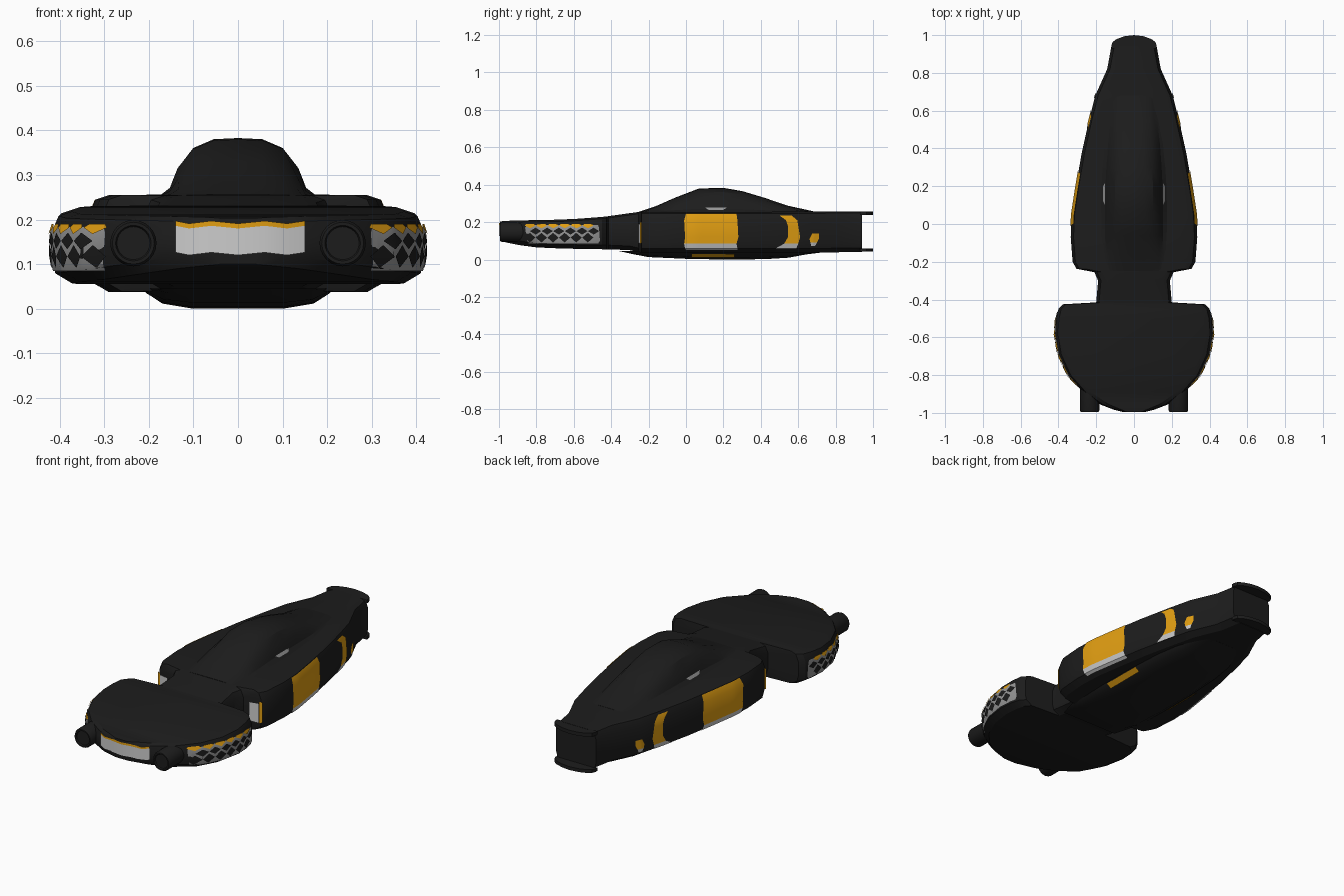
import bpy, bmesh, math

if "Cube" in bpy.data.objects:
    bpy.data.objects.remove(bpy.data.objects["Cube"])


def material(name, rgb):
    m = bpy.data.materials.new(name)
    m.diffuse_color = (*rgb, 1)
    m.use_nodes = True
    m.node_tree.nodes["Principled BSDF"].inputs["Base Color"].default_value = m.diffuse_color
    return m


BLACK = material("black_plating", (0.012, 0.012, 0.012))
ORANGE = material("orange_paint", (0.75, 0.34, 0.006))
WHITE = material("pale_plating", (0.72, 0.72, 0.72))
GREY = material("grey_plating", (0.3, 0.3, 0.3))


def make(name, verts, faces, mat, smooth=True, closed=True):
    me = bpy.data.meshes.new(name)
    me.from_pydata(verts, [], faces)
    bm = bmesh.new()
    bm.from_mesh(me)
    if closed:
        bmesh.ops.recalc_face_normals(bm, faces=bm.faces)
    bm.to_mesh(me)
    bm.free()
    me.materials.append(mat)
    ob = bpy.data.objects.new(name, me)
    bpy.context.collection.objects.link(ob)
    if smooth:
        bpy.ops.object.select_all(action='DESELECT')
        ob.select_set(True)
        bpy.context.view_layer.objects.active = ob
        bpy.ops.object.shade_smooth_by_angle(angle=math.radians(28))
    return ob


def loft(name, rings, mat):
    n = len(rings[0])
    verts = [p for r in rings for p in r]
    faces = [(i * n + j, i * n + (j + 1) % n, (i + 1) * n + (j + 1) % n, (i + 1) * n + j)
             for i in range(len(rings) - 1) for j in range(n)]
    faces += [tuple(range(n))[::-1], tuple(range(len(verts) - n, len(verts)))]
    return make(name, verts, faces, mat)


def lerp(x, table, col):
    for a, b in zip(table, table[1:]):
        if x <= b[0]:
            t = max(0, (x - a[0]) / (b[0] - a[0]))
            return a[col] + (b[col] - a[col]) * t
    return table[-1][col]


# Hull stations: y, half width, bottom, top
HULL = [
    (-0.995, .06, .10, .203), (-.982, .11, .097, .205), (-.955, .18, .09, .207),
    (-.89, .27, .077, .209), (-.80, .35, .065, .211), (-.69, .40, .06, .213),
    (-.58, .418, .057, .218), (-.50, .412, .056, .224), (-.45, .40, .055, .228),
    (-.425, .375, .055, .23), (-.415, .20, .055, .232), (-.30, .19, .05, .248),
    (-.255, .21, .04, .254), (-.237, .305, .038, .255), (-.20, .325, .037, .255),
    (-.07, .335, .037, .255), (.05, .33, .037, .255), (.20, .307, .037, .255),
    (.37, .278, .037, .255), (.55, .238, .037, .256), (.68, .205, .037, .257),
    (.82, .142, .039, .258), (.94, .12, .04, .258)]


def side(y):
    w, lo, hi = (lerp(y, HULL, c) for c in (1, 2, 3))
    k = min(1, w / .12)
    return [(w - .045 * k, lo), (w - .008 * k, lo + .022), (w, lo + .05),
            (w, hi - .045), (w - .015 * k, hi - .01), (w - .045 * k, hi)]


def side_x(y, z):
    return lerp(z, [(q, p) for p, q in side(y)], 1)


loft("main_hull", [[(x, s[0], z) for x, z in side(s[0])] +
                   [(-x, s[0], z) for x, z in side(s[0])[::-1]] for s in HULL], BLACK)

# Raised canopy: y, half width, crest height
ARCH = [(1, 0), (.86, .15), (.76, .5), (.57, .83), (.31, .98), (0, 1)]
ARCH += [(-u, v) for u, v in ARCH[-2::-1]]


def hump(name, stations, base):
    loft(name, [[(u * w, y, base + v * (h - base)) for u, v in ARCH]
                for y, w, h in stations], BLACK)


hump("canopy", [(-.25, .17, .256), (-.16, .175, .286), (-.06, .178, .33), (.07, .178, .38),
                (.2, .176, .383), (.3, .17, .366), (.42, .16, .33), (.54, .145, .289),
                (.68, .125, .258)], .252)

# Belly keel under the hull
BELLY = [(1, 1), (.96, .75), (.8, .25), (.48, 0)]
BELLY += [(-u, v) for u, v in BELLY[::-1]]
KEEL = [(-.36, .17, .046), (-.29, .19, .03), (-.2, .21, .013), (.0, .215, .004), (.2, .212, 0),
        (.42, .20, .002), (.55, .18, .01), (.64, .15, .027), (.72, .12, .037)]
loft("belly_keel", [[(u * w, y, h + v * (.045 - h)) for u, v in BELLY] for y, w, h in KEEL], BLACK)

# Curved lips above and below the tail recess
LIP = [(.12, .93), (.12, .945), (.112, .965), (.09, .98), (.05, .994), (0, 1)]
LIP += [(-x, y) for x, y in LIP[-2::-1]]
for label, z0, z1 in (("lower", .042, .06), ("upper", .238, .257)):
    loft(label + "_tail_lip", [[(x, y, z) for x, y in LIP] for z in (z0, z1)], BLACK)

# Round pods at the nose
for sx, label in ((-1, "left"), (1, "right")):
    rings = []
    for y, r in ((-.8, .052), (-.985, .052), (-.995, .047), (-.995, .04), (-.988, .037)):
        rings.append([(sx * .235 + r * math.cos(a * math.pi / 12), y,
                       .147 + r * math.sin(a * math.pi / 12)) for a in range(24)])
    loft(label + "_nose_pod", rings, BLACK)


# Skin patches that follow both sides of the hull; rows are (z, y start, y end)
def patch(name, rows, mat, off=.004, n=12):
    for sx, label in ((-1, "left_"), (1, "right_")):
        verts, faces = [], []
        for z, a, b in rows:
            for i in range(n + 1):
                y = a + (b - a) * i / n
                verts.append((sx * (side_x(y, z) + off), y, z))
        for r in range(len(rows) - 1):
            for i in range(n):
                k = r * (n + 1) + i
                f = (k, k + 1, k + n + 2, k + n + 1)
                faces.append(f if sx > 0 else f[::-1])
        make(label + name, verts, faces, mat, closed=False)


patch("mid_panel", [(.085, -.01, .27), (.12, -.005, .28), (.21, -.01, .275), (.245, .0, .27)], ORANGE)
patch("mid_panel_base", [(.05, .0, .275), (.059, -.005, .275), (.085, -.01, .27)], WHITE)
patch("rear_panel", [(.085, .525, .6), (.12, .545, .61), (.18, .545, .6), (.21, .535, .595),
                     (.235, .50, .565)], ORANGE)
patch("rear_panel_base", [(.06, .48, .59), (.085, .525, .6)], WHITE)
patch("tail_panel", [(.09, .665, .70), (.11, .66, .71), (.14, .675, .71)], ORANGE)
patch("tail_panel_base", [(.072, .67, .69), (.09, .665, .70)], WHITE)

# Checkered flank of the nose
patch("nose_flank", [(.085, -.84, -.47), (.1, -.85, -.46), (.17, -.86, -.465), (.184, -.85, -.47)],
      GREY, .004, 24)


def diamond(y, z, dy, dz):
    return [(z - dz, y - .001, y + .001), (z, y - dy, y + dy), (z + dz, y - .001, y + .001)]


for i in range(6):
    y = -.835 + i * .062
    patch(f"flank_diamond_{i}", diamond(y, .117, .03, .025), BLACK, .007, 2)
    patch(f"flank_notch_{i}", diamond(y + .031, .152, .03, .018), BLACK, .007, 2)
    patch(f"flank_tip_{i}", [(.168, y, y + .002), (.182, y - .028, y + .03),
                             (.19, y - .02, y + .02)], ORANGE, .008, 2)

# Front nose plate with an orange brow, jagged along its edges
FRONT = [(s[1], s[0]) for s in HULL[:4]]


def front_plate(name, lo, hi, mat, off):
    xs = [-.14, -.11, -.06, 0, .06, .11, .15]
    verts = []
    for i, x in enumerate(xs):
        y = lerp(abs(x), FRONT, 1) - off
        jag = .003 * (-1) ** i
        verts += [(x, y, lo + jag), (x, y, hi + jag)]
    make(name, verts, [(2 * i, 2 * i + 2, 2 * i + 3, 2 * i + 1) for i in range(6)], mat, closed=False)


front_plate("nose_plate", .123, .185, WHITE, .004)
front_plate("nose_brow", .183, .194, ORANGE, .0045)

# Shoulder plates, belly stripes and canopy slits
for sx, label in ((-1, "left_"), (1, "right_")):
    def quad(name, pts, mat):
        vs = [(sx * x, y, z) for x, y, z in pts]
        make(label + name, vs, [(0, 1, 2, 3) if sx > 0 else (3, 2, 1, 0)], mat, closed=False)
    quad("shoulder_plate", [(.245, -.255, .09), (.295, -.245, .085), (.295, -.245, .19),
                            (.245, -.255, .19)], WHITE)
    quad("shoulder_trim", [(.297, -.245, .085), (.313, -.237, .09), (.313, -.237, .2),
                           (.297, -.245, .2)], ORANGE)
    quad("belly_stripe", [(.182, .03, .010), (.182, .26, .010), (.209, .26, .03),
                          (.209, .03, .03)], ORANGE)
    quad("canopy_slit", [(.163, .12, .266), (.163, .2, .266), (.153, .22, .279),
                         (.153, .1, .279)], GREY)
